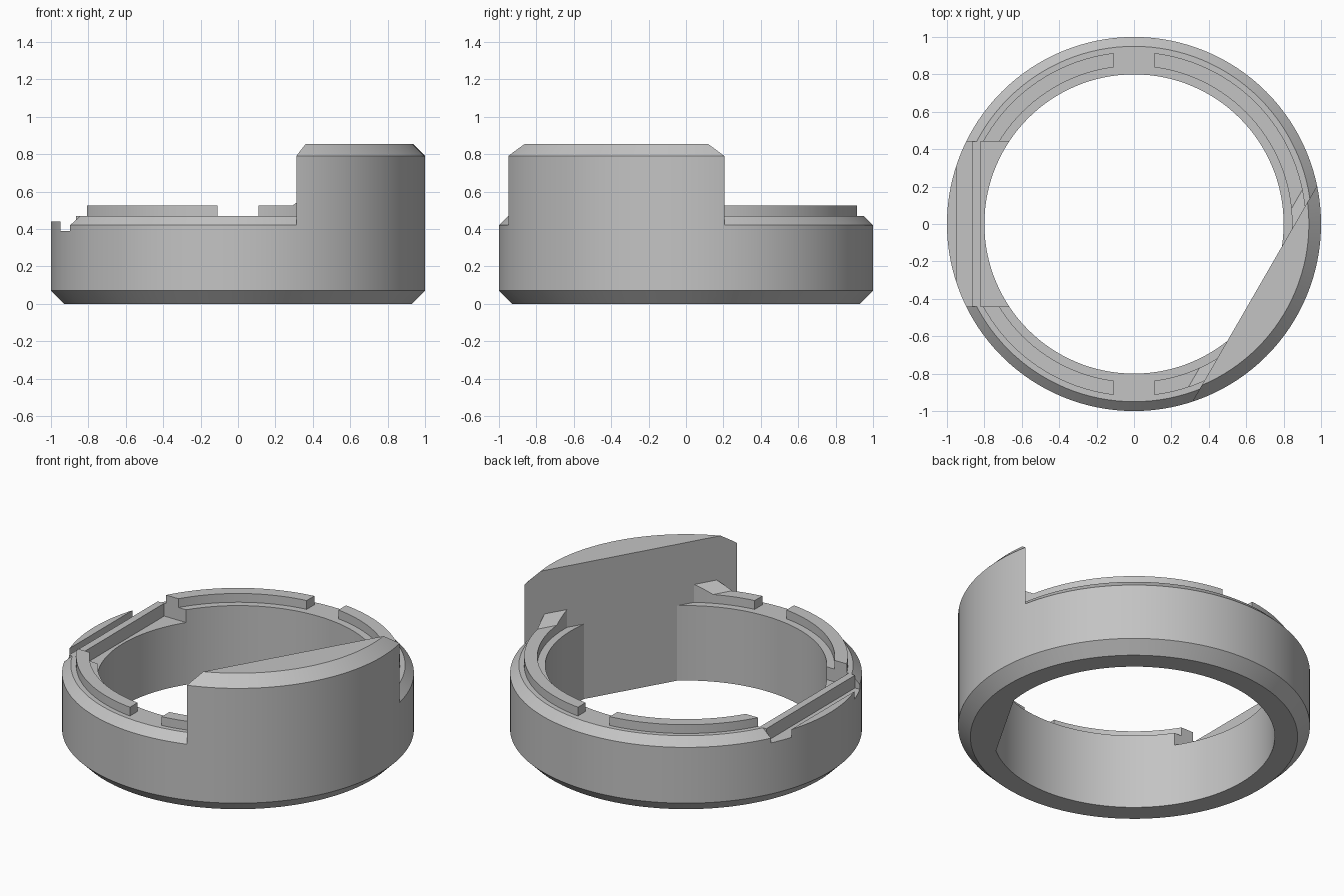
import bpy, bmesh, math
from mathutils import Vector

cube = bpy.data.objects.get("Cube")
if cube:
    bpy.data.objects.remove(cube, do_unlink=True)

GREY = (0.55, 0.55, 0.55, 1)
material = bpy.data.materials.new("plain grey")
material.use_nodes = True
material.diffuse_color = GREY
material.node_tree.nodes["Principled BSDF"].inputs["Base Color"].default_value = GREY

SEGMENTS = 128
WALL = 0.745                       # distance of the flat wall from the centre
FLOOR, RIM, RIDGE = 0.39, 0.47, 0.525
NOTCH = 0.44                       # half width of the notch on the right
GAP = 0.11                         # half width of the gaps between ridges
RAMP = 0.688                       # distance at which the ramps start
angle = math.radians(-30)
out = Vector((math.cos(angle), math.sin(angle), 0))     # wall normal
along = Vector((-out.y, out.x, 0))                      # along the wall
X, Y, Z = Vector((1, 0, 0)), Vector((0, 1, 0)), Vector((0, 0, 1))


def finish(name, bm):
    bmesh.ops.recalc_face_normals(bm, faces=bm.faces)
    mesh = bpy.data.meshes.new(name)
    bm.to_mesh(mesh)
    bm.free()
    mesh.materials.append(material)
    obj = bpy.data.objects.new(name, mesh)
    bpy.context.collection.objects.link(obj)
    return obj


def lathe(name, profile, slices=(), closed=True):
    """Revolve (radius, z) points, then keep the side where normal . p < distance."""
    bm = bmesh.new()
    verts = [bm.verts.new((r, 0, z)) for r, z in profile]
    edges = [bm.edges.new(pair) for pair in zip(verts, verts[1:])]
    if closed:
        edges.append(bm.edges.new((verts[-1], verts[0])))
    bmesh.ops.spin(bm, geom=verts + edges, cent=(0, 0, 0), axis=(0, 0, 1),
                   angle=math.tau, steps=SEGMENTS)
    bmesh.ops.remove_doubles(bm, verts=bm.verts, dist=0.0001)
    bmesh.ops.recalc_face_normals(bm, faces=bm.faces)
    for normal, distance in slices:
        bmesh.ops.bisect_plane(bm, geom=bm.verts[:] + bm.edges[:] + bm.faces[:],
                               plane_co=normal * distance / normal.length_squared,
                               plane_no=normal, clear_outer=True)
        rim = [e for e in bm.edges if e.is_boundary]
        bmesh.ops.holes_fill(bm, edges=rim, sides=0)
    return finish(name, bm)


def box(name, low, high):
    bm = bmesh.new()
    bmesh.ops.create_cube(bm, size=1)
    for v in bm.verts:
        v.co = [(a + b) / 2 + c * (b - a) for a, b, c in zip(low, high, v.co)]
    return finish(name, bm)


def band(bottom, top):
    return [(0.845, bottom), (0.92, bottom), (0.92, top), (0.845, top)]


# Main ring, open where the wall stands, with a flat notch cut in its right side
ring = lathe("ring_body", [(0.8, 0), (0.93, 0), (1, 0.07), (1, 0.42), (0.95, RIM), (0.8, RIM)],
             [(out, WALL)])
cutter = box("notch_cutter", (-1.2, -NOTCH, FLOOR), (-0.5, NOTCH, 1))
cutter.hide_render = True
notch = ring.modifiers.new("notch", 'BOOLEAN')
notch.operation = 'DIFFERENCE'
notch.solver = 'EXACT'
notch.object = cutter
bpy.context.view_layer.objects.active = ring
bpy.ops.object.modifier_apply(modifier=notch.name)
bpy.data.objects.remove(cutter, do_unlink=True)

# Tall wall filling the segment beyond the flat plane
wall = lathe("tall_wall", [(0, 0), (0.93, 0), (1, 0.07), (1, 0.79), (0.935, 0.855), (0, 0.855)],
             [(-out, -WALL)], closed=False)

# Outer lip and straight bar in the notch
lip = lathe("notch_lip", [(0, FLOOR), (1, FLOOR), (1, 0.44), (0, 0.44)],
            [(X, -0.95)], closed=False)
box("notch_bar", (-0.865, -NOTCH, FLOOR), (-0.82, NOTCH, RIM))

# Raised ridges on the rim, and the ramps where they meet the wall
curved = [ring, wall, lip]
for side, s in (("front", -1), ("back", 1)):
    half = (along * -s, 0)
    curved.append(lathe(side + "_right_ridge", band(RIM, RIDGE),
                        [(X, -GAP), (Y * -s, -NOTCH)]))
    curved.append(lathe(side + "_left_ridge", band(RIM, RIDGE),
                        [(out, WALL), (-X, -GAP), half]))
    curved.append(lathe(side + "_ramp", band(RIDGE, 0.7),
                        [(out, WALL), (-out, -RAMP), half, (Z - out, RIDGE - RAMP)]))

# Smooth the round faces and keep the chamfers crisp
for obj in curved:
    obj.data.shade_smooth()
    obj.data.set_sharp_from_angle(angle=math.radians(25))
